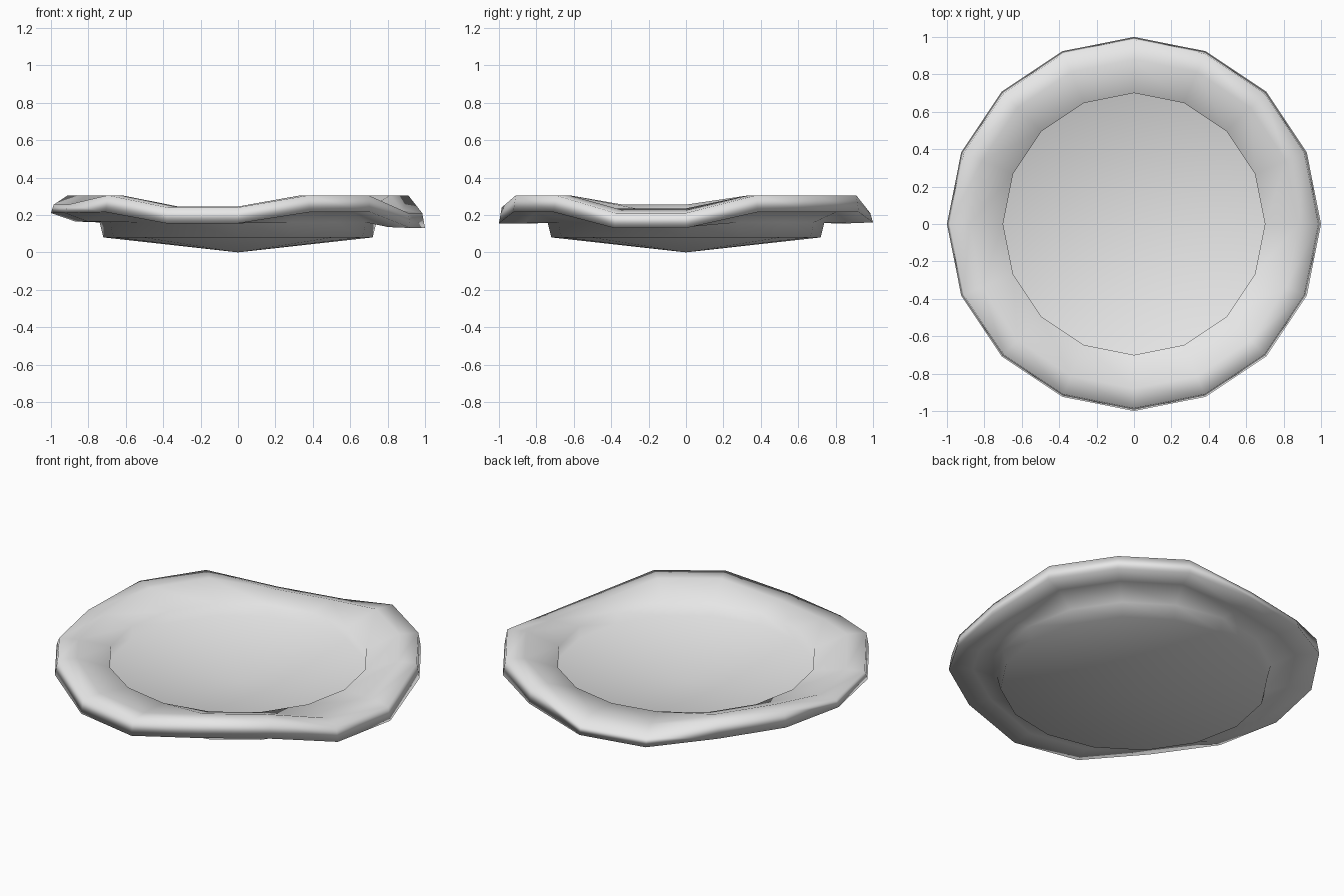
import bpy, bmesh
from math import cos, sin, pi

cube = bpy.data.objects.get("Cube")
if cube:
    bpy.data.objects.remove(cube, do_unlink=True)

# One plain grey material
grey = bpy.data.materials.new("light grey")
grey.use_nodes = True
colour = (0.8, 0.8, 0.8, 1)
grey.diffuse_color = colour
grey.node_tree.nodes["Principled BSDF"].inputs["Base Color"].default_value = colour

SIDES = 16
THICK = 0.09
# Four dips in the rim, two corners each: first corner -> (crest, lip top, lip bottom)
DIPS = {15: (0.225, 0.21, 0.13), 4: (0.245, 0.21, 0.16),
        8: (0.255, 0.255, 0.21), 11: (0.245, 0.24, 0.155)}


def rim(i):
    for start, heights in DIPS.items():
        if i in (start, (start + 1) % SIDES):
            return heights
    return 0.305, 0.305, 0.215


def section(i):
    """Radius and height of the dish wall at one corner, inside to underside."""
    crest, top, bottom = rim(i)
    return [(0.70, 0.165), (0.70, 0.235), (0.88, crest), (0.985, top),
            (1.0, bottom), (0.87, crest - THICK), (0.74, 0.16), (0.72, 0.08)]


# Dish: ring of sections closed by a shallow cone above and below
bm = bmesh.new()
rings = []
for i in range(SIDES):
    a = 2 * pi * i / SIDES
    rings.append([bm.verts.new((r * cos(a), r * sin(a), z)) for r, z in section(i)])
floor_centre = bm.verts.new((0, 0, THICK))
base_centre = bm.verts.new((0, 0, 0))
for i in range(SIDES):
    here, after = rings[i], rings[(i + 1) % SIDES]
    for j in range(len(here) - 1):
        bm.faces.new((here[j], here[j + 1], after[j + 1], after[j]))
    bm.faces.new((floor_centre, here[0], after[0]))
    bm.faces.new((base_centre, after[-1], here[-1]))
bmesh.ops.recalc_face_normals(bm, faces=bm.faces)
for face in bm.faces:
    face.smooth = True

mesh = bpy.data.meshes.new("dish")
bm.to_mesh(mesh)
bm.free()
mesh.materials.append(grey)
dish = bpy.data.objects.new("dish", mesh)
bpy.context.collection.objects.link(dish)

# Let the broad floor and rim faces lead the smooth shading
shading = dish.modifiers.new("broad face shading", 'WEIGHTED_NORMAL')
shading.mode = 'FACE_AREA'
